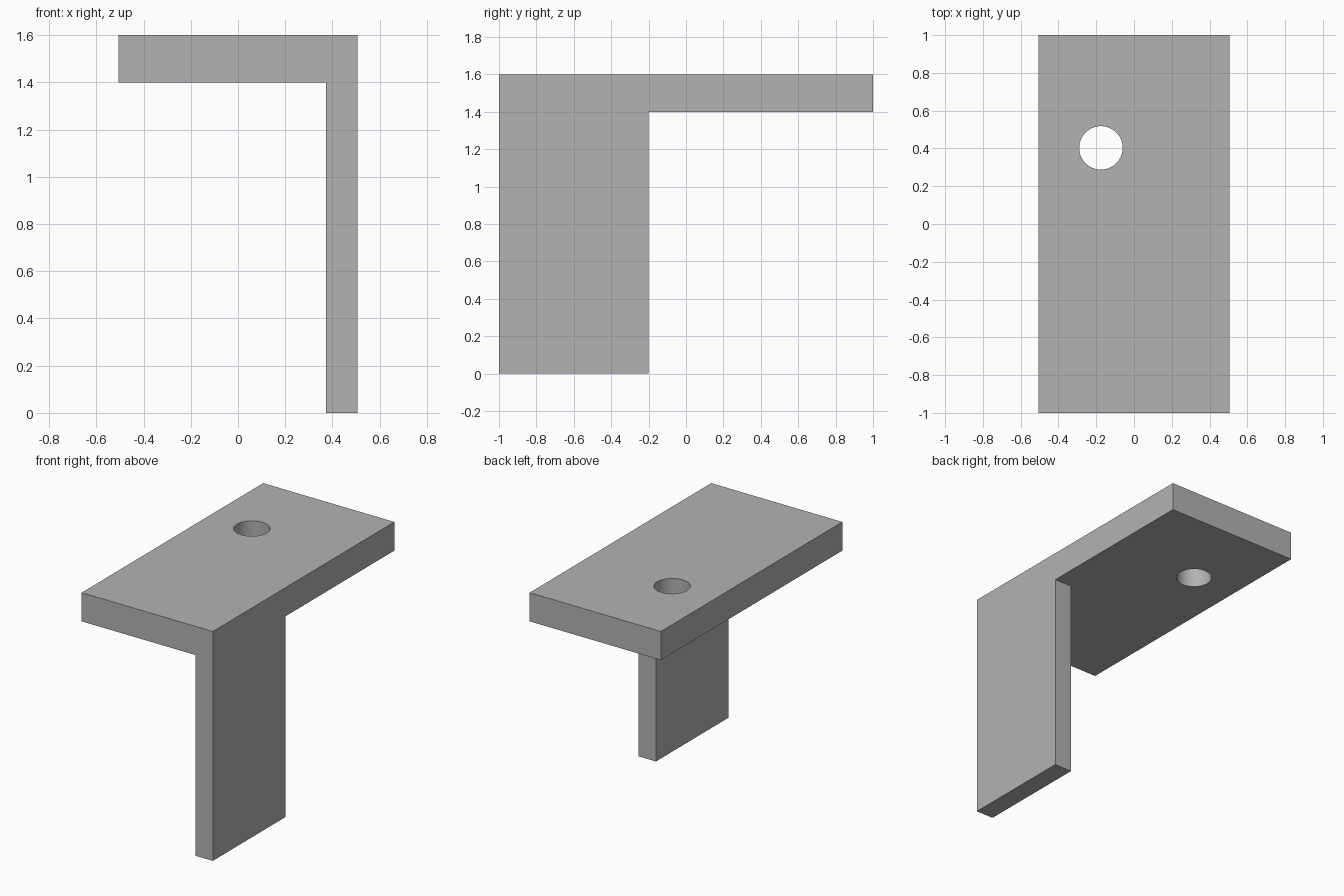
import bpy
import bmesh
import math
from mathutils import Matrix, Vector

default = bpy.data.objects.get("Cube")
if default:
    bpy.data.objects.remove(default, do_unlink=True)

HALF_X, HALF_Y = 0.506, 1.0
UNDERSIDE, TOP = 1.4, 1.6
LEG_X, LEG_Y = 0.372, -0.2
HOLE_CENTRE, HOLE_RADIUS = (-0.175, 0.403), 0.115

# One grey for the whole bracket
grey = bpy.data.materials.new("plain grey")
grey.use_nodes = True
colour = (0.45, 0.45, 0.45, 1)
grey.diffuse_color = colour
grey.node_tree.nodes["Principled BSDF"].inputs["Base Color"].default_value = colour


def add_object(name, bm):
    mesh = bpy.data.meshes.new(name)
    bm.normal_update()
    bm.to_mesh(mesh)
    bm.free()
    mesh.materials.append(grey)
    obj = bpy.data.objects.new(name, mesh)
    bpy.context.collection.objects.link(obj)
    return obj


# Flat plate
bm = bmesh.new()
size = Vector((2 * HALF_X, 2 * HALF_Y, TOP - UNDERSIDE))
bmesh.ops.create_cube(bm, size=1, matrix=Matrix.Translation((0, 0, (TOP + UNDERSIDE) / 2))
                      @ Matrix.Diagonal(size.to_4d()))

# Mark out the front left corner of the underside and pull the leg down from it
for point, normal in (((LEG_X, 0, 0), (1, 0, 0)), ((0, LEG_Y, 0), (0, 1, 0))):
    bmesh.ops.bisect_plane(bm, geom=bm.verts[:] + bm.edges[:] + bm.faces[:],
                           plane_co=point, plane_no=normal)
bm.normal_update()
corner = [f for f in bm.faces if f.normal.z < -0.9
          and f.calc_center_median().x > LEG_X and f.calc_center_median().y < LEG_Y]
leg = bmesh.ops.extrude_discrete_faces(bm, faces=corner)["faces"]
for vert in leg[0].verts:
    vert.co.z = 0
bmesh.ops.dissolve_limit(bm, angle_limit=math.radians(1), verts=bm.verts[:], edges=bm.edges[:])
bmesh.ops.recalc_face_normals(bm, faces=bm.faces[:])
bracket = add_object("bracket", bm)

# Round hole through the plate
bm = bmesh.new()
bmesh.ops.create_cone(bm, cap_ends=True, segments=64, radius1=HOLE_RADIUS, radius2=HOLE_RADIUS,
                      depth=0.5, matrix=Matrix.Translation((*HOLE_CENTRE, 1.5)))
cutter = add_object("hole_cutter", bm)
cutter.hide_render = True

hole = bracket.modifiers.new("hole", "BOOLEAN")
hole.operation = "DIFFERENCE"
hole.solver = "EXACT"
hole.object = cutter
bpy.ops.object.select_all(action="DESELECT")
bracket.select_set(True)
bpy.context.view_layer.objects.active = bracket
bpy.ops.object.modifier_apply(modifier=hole.name)
bpy.data.objects.remove(cutter, do_unlink=True)
bpy.ops.object.shade_smooth_by_angle(angle=math.radians(30))
